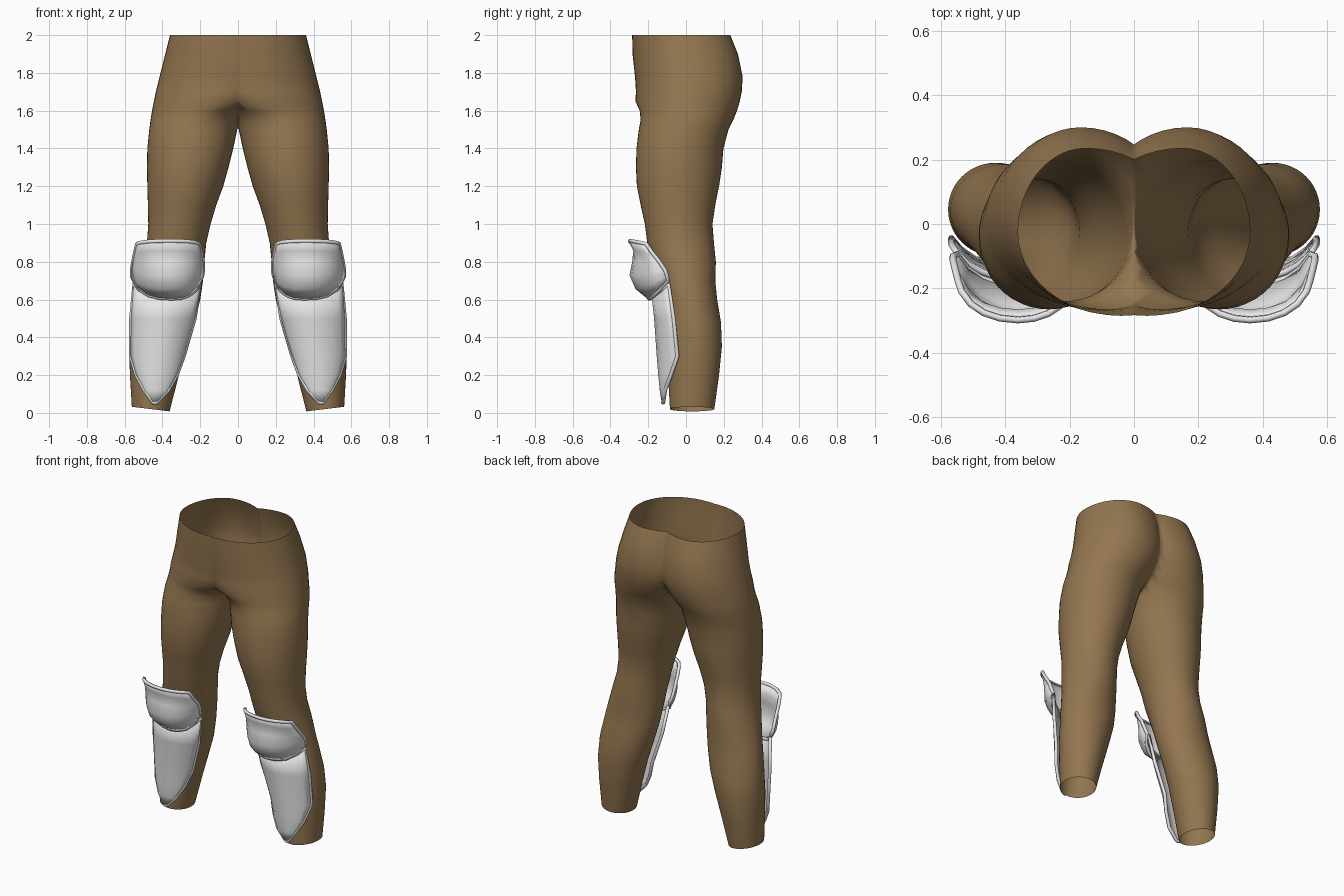
import bpy, bmesh, math

if "Cube" in bpy.data.objects:
    bpy.data.objects.remove(bpy.data.objects["Cube"])


def material(name, rgb):
    m = bpy.data.materials.new(name)
    m.diffuse_color = (*rgb, 1)
    m.use_nodes = True
    m.node_tree.nodes["Principled BSDF"].inputs["Base Color"].default_value = m.diffuse_color
    return m


BROWN = material("brown cloth", (0.29, 0.18, 0.08))
STEEL = material("pale steel", (0.8, 0.8, 0.8))


def finish(name, bm, mat):
    me = bpy.data.meshes.new(name)
    bm.to_mesh(me)
    bm.free()
    me.materials.append(mat)
    for p in me.polygons:
        p.use_smooth = True
    ob = bpy.data.objects.new(name, me)
    bpy.context.collection.objects.link(ob)
    return ob


# Trousers: one half as stacked loops, cut at x = 0 and mirrored.
# Hip rows: z, outer x, front centre, front inner x, back centre, back inner x, front y, back y
hips = [
    (2.00, .36, .04, -.30, .15, -.15, -.285, .235),
    (1.90, .385, .05, -.30, .155, -.13, -.283, .275),
    (1.78, .415, .06, -.30, .165, -.12, -.27, .30),
    (1.70, .435, .08, -.20, .17, -.12, -.265, .295),
    (1.65, .445, .10, -.15, .18, -.09, -.268, .285),
    (1.60, .455, .17, -.05, .19, -.05, -.245, .27),
    (1.55, .463, .22, -.015, .22, -.02, -.24, .25),
]
# Leg rows: z, outer x, centre x, inner x, front y, back y
legs = [
    (1.50, .47, .24, .004, -.25, .225), (1.40, .48, .25, .025, -.262, .198),
    (1.30, .482, .265, .05, -.265, .19), (1.20, .48, .28, .078, -.26, .175),
    (1.10, .477, .295, .115, -.24, .155), (1.00, .475, .31, .145, -.218, .14),
    (.90, .482, .325, .168, -.205, .148), (.80, .505, .345, .178, -.175, .158),
    (.70, .53, .36, .185, -.14, .155), (.60, .55, .38, .20, -.12, .165),
    (.48, .57, .40, .23, -.105, .185), (.35, .577, .43, .27, -.10, .19),
    (.20, .572, .445, .313, -.095, .175), (.02, .562, .46, .362, -.085, .15),
]
rows = hips + [(z, o, c, i, c, i, f, b) for z, o, c, i, f, b in legs]
N = 48
bm = bmesh.new()
loops = []
for z, xo, cf, inf, cb, inb, yf, yb in rows:
    cy = (yf + yb) / 2
    loop = []
    for k in range(N):
        a = 2 * math.pi * k / N
        c, s = math.cos(a), math.sin(a)
        cx, xi = (cb, inb) if s >= 0 else (cf, inf)
        x = cx + c * ((xo - cx) if c > 0 else (cx - xi))
        y = cy + s * (yb - yf) / 2
        tilt = 0.012 * c if z < 0.1 else 0      # slanted cuff
        loop.append(bm.verts.new((x, y, z + tilt)))
    loops.append(loop)
for a, b in zip(loops, loops[1:]):
    for k in range(N):
        n = (k + 1) % N
        bm.faces.new((a[k], b[k], b[n], a[n]))
bmesh.ops.bisect_plane(bm, geom=bm.verts[:] + bm.edges[:] + bm.faces[:],
                       plane_co=(0, 0, 0), plane_no=(1, 0, 0), clear_inner=True)
trousers = finish("trousers", bm, BROWN)
mir = trousers.modifiers.new("mirror", "MIRROR")
mir.merge_threshold = 0.001


# Armour plates: curved sheet from rows, thickened, with a rounded rim
def plate(name, table, power, side, cols=8):
    grid = []
    for xl, xc, xr, yc, yl, yr, zc, ze in table:
        line = []
        for k in range(cols + 1):
            t = 2 * k / cols - 1
            u = abs(t)
            x = xc + (math.sin(u * math.pi / 2) * .5 + u * .5) * ((xr - xc) if t > 0 else (xl - xc))
            y = yc + u ** power * ((yr if t > 0 else yl) - yc)
            line.append((side * x, y, zc + u ** 2.5 * (ze - zc)))
        grid.append(line)
    bm = bmesh.new()
    vs = [[bm.verts.new(p) for p in line] for line in grid]
    for a, b in zip(vs, vs[1:]):
        for k in range(cols):
            f = (a[k], b[k], b[k + 1], a[k + 1])
            bm.faces.new(f if side > 0 else f[::-1])
    ob = finish(name, bm, STEEL)
    sol = ob.modifiers.new("thickness", "SOLIDIFY")
    sol.thickness = 0.014
    sol.offset = 0
    # rim tube along the border
    path = (grid[0] + [l[-1] for l in grid[1:-1]] + grid[-1][::-1]
            + [l[0] for l in grid[-2:0:-1]])
    cu = bpy.data.curves.new(name + "_rim", "CURVE")
    cu.dimensions = "3D"
    cu.bevel_depth = 0.011
    cu.bevel_resolution = 1
    sp = cu.splines.new("POLY")
    sp.points.add(len(path) - 1)
    for p, co in zip(sp.points, path):
        p.co = (*co, 1)
    sp.use_cyclic_u = True
    cu.materials.append(STEEL)
    bpy.context.collection.objects.link(bpy.data.objects.new(name + "_rim", cu))


# Rows: left x, centre x, right x, centre y, left y, right y, centre z, end z
knee = [
    (.205, .36, .535, -.298, -.22, -.21, .91, .895),
    (.195, .36, .545, -.272, -.19, -.18, .86, .85),
    (.185, .36, .555, -.278, -.15, -.14, .80, .80),
    (.185, .36, .562, -.292, -.13, -.11, .73, .755),
    (.190, .355, .562, -.262, -.12, -.10, .66, .725),
    (.200, .35, .550, -.195, -.115, -.095, .605, .70),
]
shin = [
    (.20, .36, .550, -.175, -.10, -.09, .62, .68),
    (.230, .385, .565, -.162, -.08, -.065, .50, .50),
    (.288, .41, .567, -.148, -.06, -.045, .30, .30),
    (.325, .425, .538, -.14, -.09, -.08, .20, .20),
    (.37, .435, .495, -.132, -.115, -.11, .12, .12),
    (.43, .440, .450, -.122, -.12, -.12, .055, .055),
]
for side, tag in ((1, "right"), (-1, "left")):
    plate("knee_plate_" + tag, knee, 2.0, side)
    plate("shin_plate_" + tag, shin, 1.6, side)
